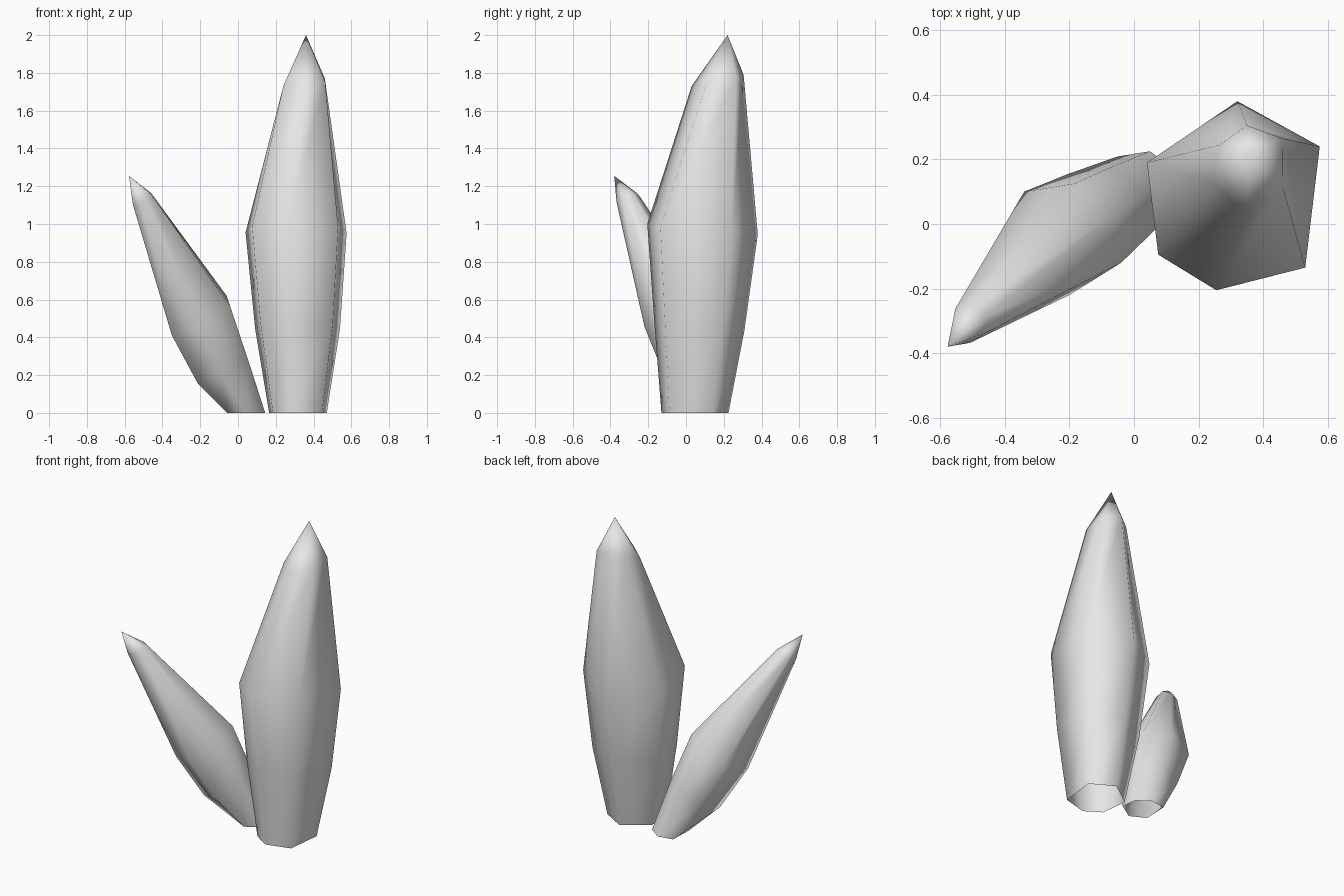
import bpy, bmesh
from mathutils import Vector

if "Cube" in bpy.data.objects:
    bpy.data.objects.remove(bpy.data.objects["Cube"])

stone = bpy.data.materials.new("pale_grey_stone")
stone.diffuse_color = (0.8, 0.8, 0.8, 1)
stone.use_nodes = True
stone.node_tree.nodes["Principled BSDF"].inputs["Base Color"].default_value = stone.diffuse_color


def scaled(offsets, centre, sx, sy, sz):
    """Copy of the crystal's widest section, resized and moved."""
    return [(centre[0] + x * sx, centre[1] + y * sy, centre[2] + z * sz)
            for x, y, z in offsets]


def crystal(name, rings, tip):
    """Skin counter-clockwise six-sided rings upward to a point; base is open."""
    bm = bmesh.new()
    loops = [[bm.verts.new(p) for p in ring] for ring in rings]
    apex = bm.verts.new(tip)
    n = len(loops[0])
    for low, high in zip(loops, loops[1:]):
        for i in range(n):
            j = (i + 1) % n
            bm.faces.new((low[i], low[j], high[j], high[i]))
    for i in range(n):
        bm.faces.new((loops[-1][i], loops[-1][(i + 1) % n], apex))
    for f in bm.faces:
        f.smooth = True
    mesh = bpy.data.meshes.new(name)
    bm.to_mesh(mesh)
    bm.free()
    mesh.materials.append(stone)
    obj = bpy.data.objects.new(name, mesh)
    bpy.context.collection.objects.link(obj)
    return obj


def offsets_from(ring, centre):
    return [tuple(Vector(p) - Vector(centre)) for p in ring]


# Tall crystal: nearly upright, leaning slightly back
tall_mid = [(0.04, 0.19, 0.955), (0.075, -0.095, 0.985), (0.255, -0.205, 1.0),
            (0.53, -0.135, 0.985), (0.575, 0.24, 0.95), (0.32, 0.38, 0.945)]
tall_top = [(0.265, 0.245, 1.78), (0.24, 0.13, 1.73), (0.35, 0.03, 1.73),
            (0.462, 0.11, 1.75), (0.46, 0.265, 1.77), (0.35, 0.305, 1.79)]
tall = offsets_from(tall_mid, (0.3075, 0.0875, 0.97))
crystal("tall_crystal", [
    scaled(tall, (0.3175, 0.0475, 0), 0.57, 0.607, 0),
    scaled(tall, (0.315, 0.071, 0.46), 0.84, 0.817, 0.8),
    tall_mid,
    tall_top,
], (0.36, 0.22, 2.0))

# Short crystal: leaning out to the left and forward
short_mid = [(-0.34, 0.10, 0.515), (-0.35, -0.14, 0.41), (-0.20, -0.22, 0.456),
             (-0.04, -0.12, 0.56), (-0.06, 0.03, 0.62), (-0.185, 0.125, 0.60)]
short = offsets_from(short_mid, (-0.2, -0.06, 0.52))
crystal("short_crystal", [
    scaled(short, (0.04, 0.105, 0), 0.65, 0.65, 0),
    scaled(short, (-0.085, 0.02, 0.25), 0.86, 0.84, 0.84),
    short_mid,
    scaled(short, (-0.507, -0.315, 1.135), 0.33, 0.33, 0.3),
], (-0.577, -0.38, 1.255))
